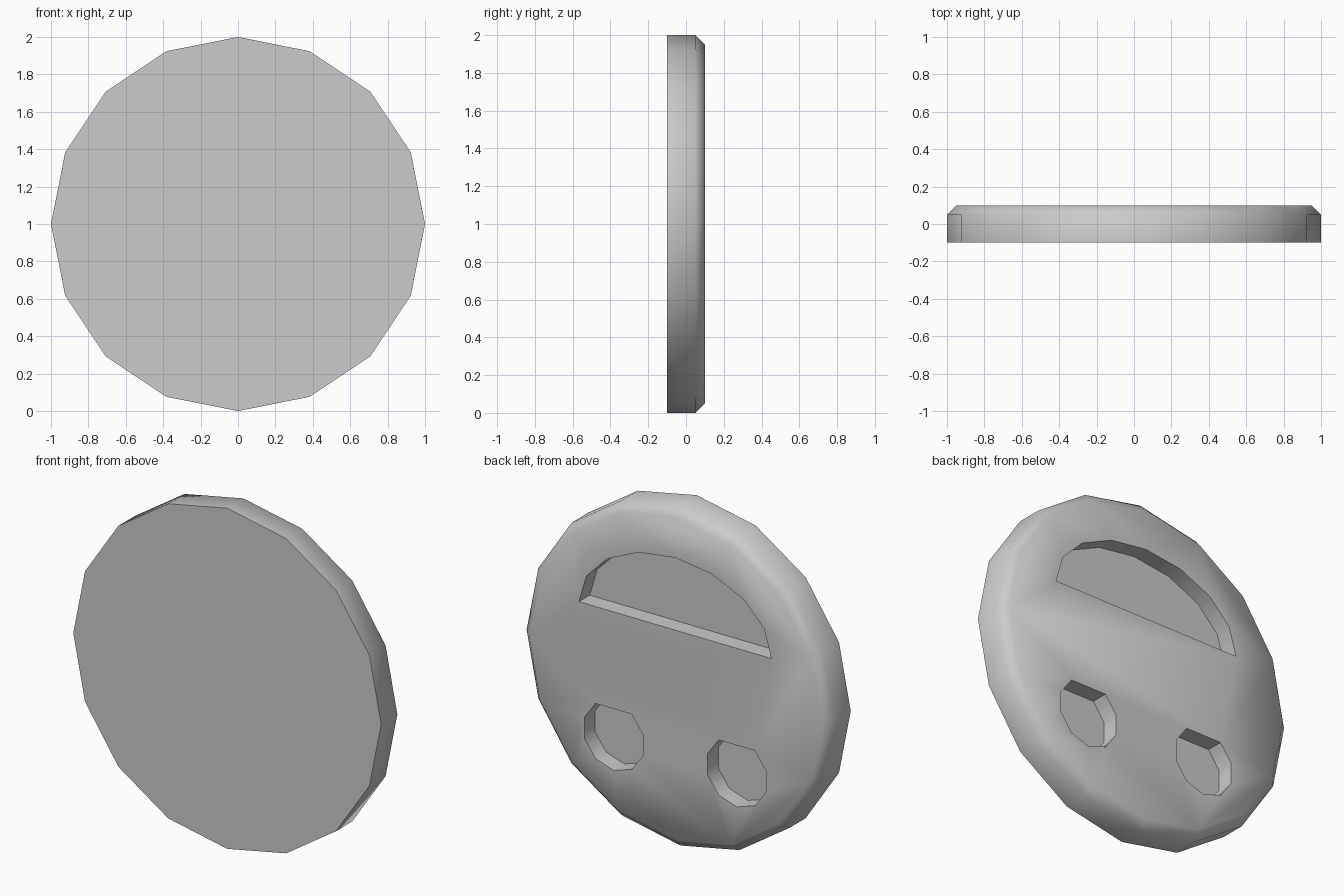
import bpy, bmesh
from math import cos, sin, radians, pi

if "Cube" in bpy.data.objects:
    bpy.data.objects.remove(bpy.data.objects["Cube"])


def ring(n, rx, rz, cx=0, cz=0, start=0.0, count=None):
    """Points of an n-sided ellipse (or part of it) in the xz plane."""
    return [(cx + rx * cos(start + 2 * pi * i / n), cz + rz * sin(start + 2 * pi * i / n))
            for i in range(n if count is None else count)]


def loft(name, sections):
    """Closed solid through (y, outline) sections."""
    bm = bmesh.new()
    loops = [[bm.verts.new((x, y, z)) for x, z in pts] for y, pts in sections]
    for a, b in zip(loops, loops[1:]):
        n = len(a)
        for i in range(n):
            j = (i + 1) % n
            bm.faces.new((a[i], a[j], b[j], b[i]))
    bm.faces.new(loops[0])
    bm.faces.new(loops[-1])
    bmesh.ops.recalc_face_normals(bm, faces=bm.faces)
    mesh = bpy.data.meshes.new(name)
    bm.to_mesh(mesh)
    bm.free()
    obj = bpy.data.objects.new(name, mesh)
    bpy.context.collection.objects.link(obj)
    return obj


# Sixteen-sided disc, chamfered on its back rim
disc = loft("disc", [(-0.1, ring(16, 1, 1, 0, 1)),
                     (0.05, ring(16, 1, 1, 0, 1)),
                     (0.1, ring(16, 0.95, 0.95, 0, 1))])

# Half-ellipse mouth recess
outlines = {"mouth_cutter": ring(16, 0.625, 0.425, 0, 1.284, 0, 9)}

# Eye recesses: decagons with the top point left out
for side, cx in (("left", -0.4), ("right", 0.4)):
    outlines[side + "_eye_cutter"] = ring(10, 0.2, 0.2, cx, 0.553, radians(126), 9)

# Cut the recesses half way into the back
bpy.context.view_layer.objects.active = disc
disc.select_set(True)
for name, pts in outlines.items():
    cutter = loft(name, [(0.0, pts), (0.2, pts)])
    cutter.hide_render = True
    mod = disc.modifiers.new(name, 'BOOLEAN')
    mod.operation = 'DIFFERENCE'
    mod.solver = 'EXACT'
    mod.object = cutter
    bpy.ops.object.modifier_apply(modifier=mod.name)
    bpy.data.objects.remove(cutter, do_unlink=True)

# Smooth rim, sharp front edge and recesses
bpy.ops.object.shade_smooth_by_angle(angle=radians(50))
